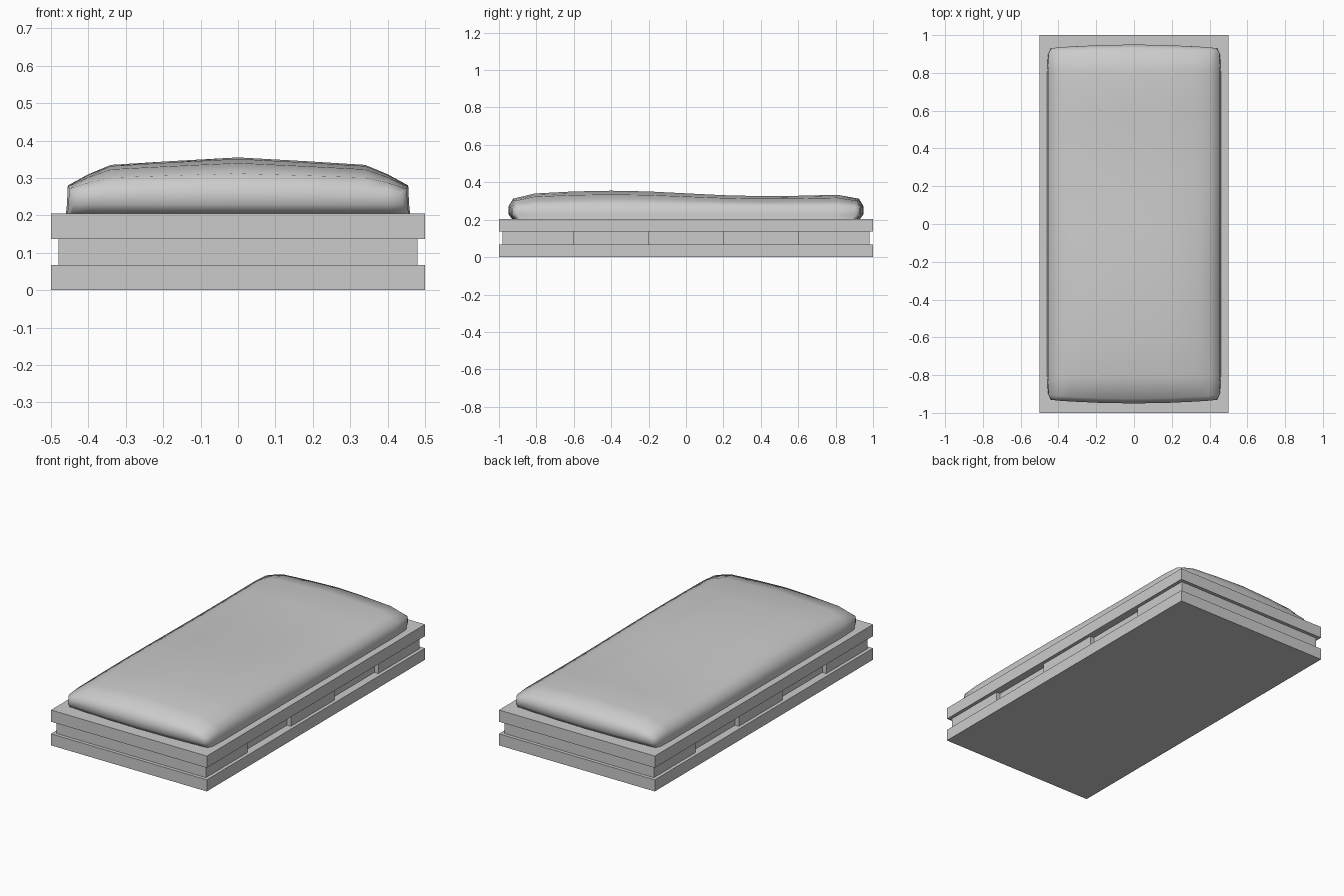
import bpy, bmesh
from math import copysign

if "Cube" in bpy.data.objects:
    bpy.data.objects.remove(bpy.data.objects["Cube"])


def finish(name, bm, smooth=None):
    bmesh.ops.recalc_face_normals(bm, faces=bm.faces)
    mesh = bpy.data.meshes.new(name)
    bm.to_mesh(mesh)
    bm.free()
    ob = bpy.data.objects.new(name, mesh)
    bpy.context.collection.objects.link(ob)
    if smooth:
        bpy.ops.object.select_all(action='DESELECT')
        ob.select_set(True)
        bpy.context.view_layer.objects.active = ob
        bpy.ops.object.shade_smooth_by_angle(angle=smooth)
    return ob


def box(name, x, y0, y1, z0, z1):
    bm = bmesh.new()
    bmesh.ops.create_cube(bm, size=1)
    for v in bm.verts:
        v.co = (v.co.x * 2 * x,
                y0 + (v.co.y + 0.5) * (y1 - y0),
                z0 + (v.co.z + 0.5) * (z1 - z0))
    return finish(name, bm)


# Lower and upper slabs
box("lower_slab", 0.5, -1, 1, 0, 0.067)
box("upper_slab", 0.5, -1, 1, 0.137, 0.205)

# Recessed layer: three full-width blocks with set-back panels between
for name, y0, y1 in (("front", -0.98, -0.6), ("middle", -0.2, 0.2), ("back", 0.6, 0.98)):
    box(name + "_spacer_block", 0.48, y0, y1, 0.067, 0.137)
for name, y0 in (("front", -0.6), ("back", 0.2)):
    box(name + "_recess_panel", 0.455, y0, y0 + 0.4, 0.067, 0.137)

# Cushion: crowned surface from a cross profile and a lengthwise crown line
cross = [(0, 0), (0.18, 0.01), (0.34, 0.02), (0.40, 0.045), (0.455, 0.075)]
cross = [(-x, d) for x, d in cross[:0:-1]] + cross
crown = [(-0.95, 0.27), (-0.925, 0.312), (-0.81, 0.34), (-0.6, 0.351),
         (-0.4, 0.355), (-0.2, 0.351), (0, 0.341), (0.2, 0.331), (0.4, 0.326),
         (0.6, 0.328), (0.81, 0.333), (0.925, 0.312), (0.95, 0.27)]
bm = bmesh.new()
rows = []
for y, c in crown:
    row = []
    for x, drop in cross:
        z = c - drop * (c - 0.26) / 0.095
        px, py = x, y
        if abs(y) > 0.9:
            py -= copysign(0.015 * (x / 0.4) ** 2, y)
            if abs(x) > 0.45:
                px -= copysign(0.018 if abs(y) > 0.94 else 0.004, x)
        row.append(bm.verts.new((px, py, z)))
    rows.append(row)
for a, b in zip(rows, rows[1:]):
    for i in range(len(a) - 1):
        bm.faces.new((a[i], a[i + 1], b[i + 1], b[i]))

# Cushion side walls, tucked in at the ends, and underside
edges = [e for e in bm.edges if e.is_boundary]
for z, sx, sy in ((0.23, 1.005, 1.0), (0.205, 1.006, 0.98)):
    geom = bmesh.ops.extrude_edge_only(bm, edges=edges)["geom"]
    edges = [g for g in geom if isinstance(g, bmesh.types.BMEdge)]
    for v in [g for g in geom if isinstance(g, bmesh.types.BMVert)]:
        v.co = (v.co.x * sx, v.co.y * sy, z)
    edges = [e for e in edges if e.is_boundary]
bmesh.ops.holes_fill(bm, edges=edges, sides=0)
finish("cushion", bm, 1.2)
